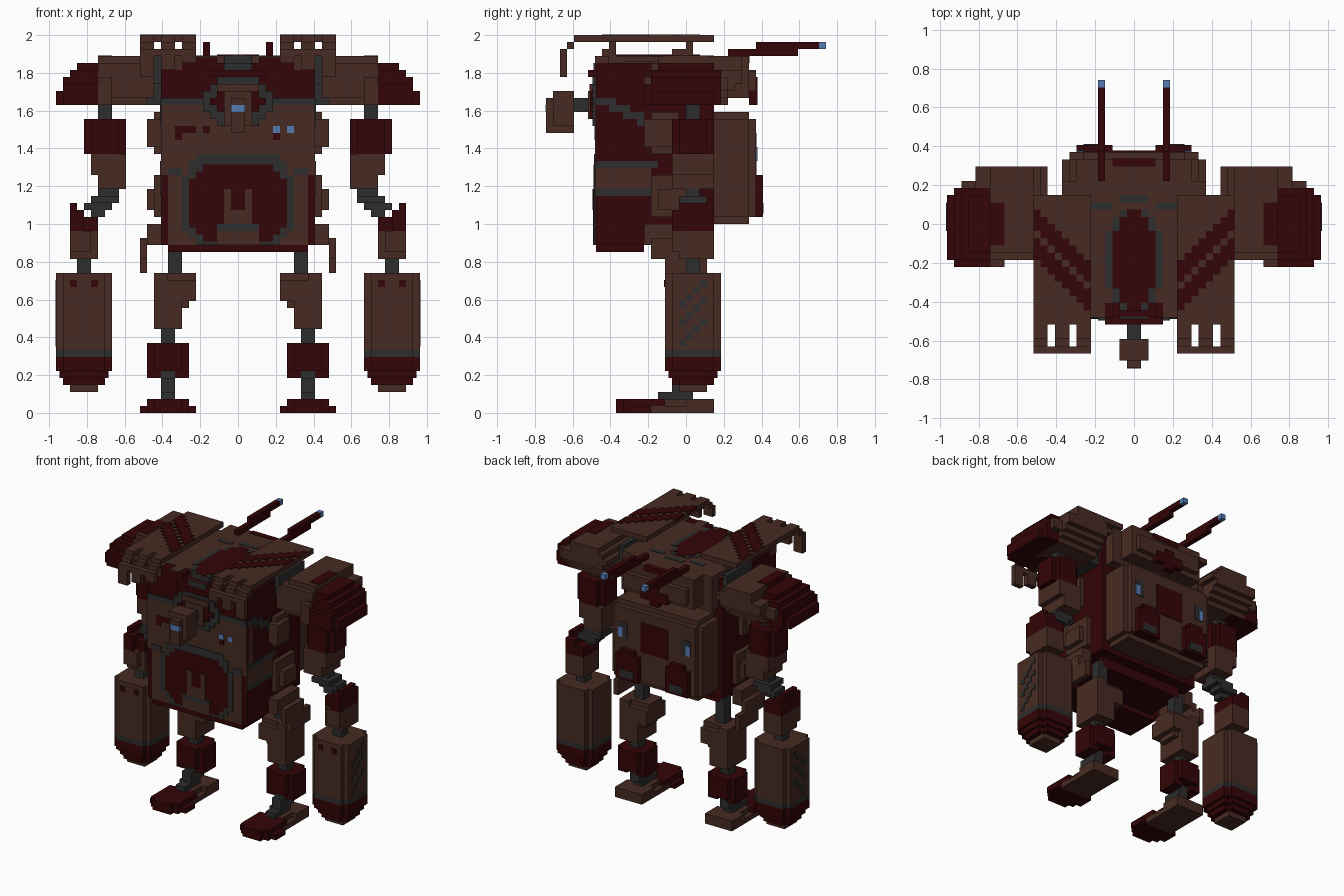
import bpy, bmesh
from mathutils import Matrix, Vector

if "Cube" in bpy.data.objects:
    bpy.data.objects.remove(bpy.data.objects["Cube"])

U = 1 / 27          # one voxel
E = 0.12            # raised thickness of painted panels, in voxels


def material(name, rgb):
    m = bpy.data.materials.new(name)
    m.diffuse_color = (*rgb, 1)
    m.use_nodes = True
    m.node_tree.nodes["Principled BSDF"].inputs["Base Color"].default_value = m.diffuse_color
    return m


BROWN = material("brown", (0.063, 0.024, 0.016))
RED = material("dark_red", (0.034, 0.0015, 0.002))
GREY = material("dark_grey", (0.026, 0.026, 0.026))
BLUE = material("blue", (0.09, 0.2, 0.45))


def part(name, mat, boxes, mirror=True):
    """Join boxes (x0, x1, y0, y1, z0, z1) in voxels into one object."""
    bm = bmesh.new()
    boxes = list(boxes)
    if mirror:
        boxes += [(-b[1], -b[0], *b[2:]) for b in boxes]
    for x0, x1, y0, y1, z0, z1 in boxes:
        c = Vector((x0 + x1, y0 + y1, z0 + z1)) * U / 2
        s = Vector((x1 - x0, y1 - y0, z1 - z0)) * U
        bmesh.ops.create_cube(bm, size=1, matrix=Matrix.Translation(c) @ Matrix.Diagonal((*s, 1)))
    me = bpy.data.meshes.new(name)
    bm.to_mesh(me)
    bm.free()
    me.materials.append(mat)
    bpy.context.collection.objects.link(bpy.data.objects.new(name, me))


def octagon(hx, z0, z1, y0, y1):
    """Upright plate with stepped corners."""
    return [(-hx, hx, y0, y1, z0 + 2, z1 - 2), (1 - hx, hx - 1, y0, y1, z0 + 1, z1 - 1),
            (2 - hx, hx - 2, y0, y1, z0, z1)]


def flat_octagon(hx, y0, y1, z0, z1):
    """Lying plate with stepped corners."""
    return [(-hx, hx, y0 + 3, y1 - 3, z0, z1), (1 - hx, hx - 1, y0 + 1, y1 - 1, z0, z1),
            (2 - hx, hx - 2, y0, y1, z0, z1)]


def column(x0, x1, y0, y1, z0, z1):
    """Upright block with one-voxel corners cut away."""
    return [(x0, x1, y0 + 1, y1 - 1, z0, z1), (x0 + 1, x1 - 1, y0, y1, z0, z1)]


# Torso
part("torso", RED, [(-11, 11, -12.9, 4, 26, 50), (-10, 10, -12.9, -6, 23, 26), (-11, 11, -12.9, -6, 24, 26),
                    (-9, 9, -6, 2, 24, 26)], False)
part("torso_front", BROWN, [(-10, 10, -13, -12, 24, 45), (-11, 11, -13, -11, 34, 44)], False)
part("torso_top", BROWN, [(-10, 10, -11, 4, 50, 51), (-10.5, 10.5, -9, 4, 49, 50.2)], False)
part("collar_front", RED, [(3, 8, -13, -11, 50, 50.8), (-4, 4, -14, -12, 48, 49)])
part("collar_blocks", BROWN, [(4, 6, -13, -11, 50, 51), (8, 11, -13, -11, 49, 51)])
part("front_belt", GREY, [(5, 11, -13.15, -12, 44, 45), (-6, 6, -13.15, -12, 36, 37),
                          (6, 7, -13.15, -12, 35, 36), (8, 10, -13.15, -12, 34, 35)])
part("side_bands", GREY, [(11, 11 + E, -13, -2, 31, 32), (11, 11 + E, -13, -4, 35, 36)]
     + [(11, 11 + E, -13 + i, -11 + i, 44 - i // 2, 45 - i // 2) for i in range(8)])
part("side_panels", BROWN, [(11, 11 + E, -13, -5, 32, 35), (11, 13, -6, -2, 38, 42),
                            (11, 12, -5, -1, 37, 43), (11, 12, -5, 1, 28, 34), (12, 13, -4, 0, 29, 32)])
part("side_skirts", BROWN, [(11, 13, -6, 1, 24, 27), (13, 14, -5, 1, 22, 25), (13, 14, -3, 3, 20, 23)])

# Lower front door
part("door_frame", GREY, octagon(8, 24, 36, -13.15, -12), False)
part("door_panels", RED, octagon(7, 24.5, 35.5, -13.2, -12), False)
part("door_centre", BROWN, [(-2, 2, -13.3, -12, 27, 32), (-3, 3, -13.3, -12, 24, 26)], False)
part("door_sill", GREY, [(-3, 3, -13.3, -12, 26, 27)], False)
part("door_inset", RED, [(-1, 1, -13.4, -12, 29, 32)], False)

# Sensor head on the chest
part("chest_ring", GREY, octagon(5, 41, 48, -13.4, -12) + [(-2, 2, -13.2, -12, 48, 50)], False)
part("chest_socket", RED, octagon(4, 42, 47, -13.7, -12), False)
part("chest_crown", BROWN, [(-3, 3, -13.8, -12, 46, 47), (-2, 2, -14, -12, 42, 46)], False)
part("head_neck", GREY, [(-1, 1, -17, -13, 43, 45)], False)
part("head", BROWN, [(-2, 2, -19, -16, 41, 46), (-1, 1, -19, -16, 40, 46),
                     (-1, 1, -20, -16, 40, 45)], False)
part("head_lens", BLUE, [(-1, 1, -20.1, -19, 43, 44)], False)
part("chest_lamps", BLUE, [(5, 6, -13.1, -12, 40, 41), (7, 8, -13.1, -12, 40, 41)], False)
part("chest_paint", RED, [(-9, -8, -13.1, -12, 39, 41), (-8, -6, -13.1, -12, 40, 41),
                          (-5, -4, -13.1, -12, 40, 41), (5, 6, -13.1, -12, 39, 40)], False)

# Roof hatch
part("hatch_frame", GREY, flat_octagon(4, -12, 2, 50, 51.1), False)
part("hatch", RED, flat_octagon(3, -12, 2, 50, 51.2), False)
part("roof_slots", GREY, [(3, 6, 2, 3, 50, 51.1), (-2, 2, 3, 4, 50, 51.1)])

# Upper back and backpack
part("upper_back", BROWN, [(-10, 10, 4, 6, 44, 51), (-8, 8, 6, 9, 45, 51), (-7, 7, 6, 10, 46, 49)], False)
part("back_vent", RED, [(-3, 3, 9, 10.2, 45, 47), (-1, 1, 9, 10.2, 44, 48), (-3, 3, 8, 9.1, 50, 51.1)], False)
part("backpack", BROWN, [(-10, 10, 4, 9, 28, 42), (-9, 9, 4, 10, 28, 42), (-9, 9, 4, 9, 27, 43)], False)
part("backpack_panel", RED, [(-3, 3, 9, 10.1, 34, 40)], False)
part("backpack_vents", RED, [(3, 8, 9, 11, 28, 33), (4, 7, 9, 11, 33, 34)])
part("vent_slots", GREY, [(4, 7, 10, 11.1, 28.5, 30), (6, 8, 9, 10.1, 36, 39)])
part("backpack_lamps", BLUE, [(7, 8, 9, 10.2, 36, 38)])
part("guns", RED, [(4, 5, 6, 16, 51, 52), (4, 5, 10, 19, 52, 53)])
part("gun_tips", BLUE, [(4, 5, 19, 20, 52, 53)])

# Raised shoulder canopies with fringed front edges
fringe = ((6, 8, 50), (9, 11, 49), (12, 14, 48))
part("canopies", BROWN, [(6, 14, -14, 4, 53, 54), (6, 14, -18, -17, 51, 52)]
     + [(a, b, -16, -14, 53, 54) for a, b, z in fringe]
     + [(a, b, -17, -16, 52, 53) for a, b, z in fringe]
     + [(a, b, -18, -17, z, 52) for a, b, z in fringe])
part("canopy_stripes", RED, [(x, x + 1, x - o - 3, x - o, 53.5, 54 + E) for x in range(6, 14) for o in (11, 15)])
part("canopy_posts", BROWN, [(9, 10, -12, -10, 51, 52), (9, 10, -11, -10, 51, 53),
                             (9, 10, -2, 1, 51, 52), (9, 10, 0, 1, 51, 53)])

# Stepped shoulder pads, their undersides rising towards the back
part("shoulder_joints", GREY, [(10, 13, -3, 3, 44, 49), (11, 12, -4, 4, 47, 51)])
part("shoulder_pads", BROWN, [(13, 22, -4, 5 + i, 44 + i, 45 + i) for i in range(4)]
     + [(12, 20, -5, 8, 48, 49), (13, 20, -5, 8, 49, 50), (14, 20, -4, 8, 50, 51), (18, 20, -6, 4, 44, 48),
        (12, 18, -5, 4, 45, 48), (20, 22, -3, 8, 47, 49), (22, 24, -3, 6, 46, 48)])
part("shoulder_caps", RED, [(22, 26, -5, 4, 44, 46), (19, 25, -6, 5, 44, 47), (19, 25, -5, 5, 47, 48),
                            (18, 24, -5, 5, 48, 49), (18, 23, -4, 4, 49, 50), (18, 20, -3, 3, 50, 51.1)])

# Arms
part("arm_joints", GREY, [(18, 20, 0, 2, 42, 45), (17, 20, 0, 2, 30, 32), (17, 21, -1, 3, 30, 31),
                          (18, 22, 0, 3, 29, 30), (19, 21, 0, 2, 28, 29), (21, 23, 0, 2, 20, 23)])
part("upper_arm_guards", RED, column(16, 22, -2, 4, 37, 42))
part("upper_arms", BROWN, [(16, 20, -2, 4, 32, 37), (20, 21, -2, 4, 34, 37)])
part("forearm_guards", RED, [(20, 24, -1, 4, 26, 28), (22, 24, -2, 4, 26, 29), (23, 24, -1, 3, 29, 30)])
part("forearms", BROWN, [(20, 24, -1, 4, 22, 26), (21, 24, -2, 3, 23, 26)])

# Heavy arm pods
part("arm_pods", BROWN, column(18, 26, -3, 5, 9, 20) + [(20, 24, -1, 3, 3, 5)])
part("pod_slots", RED, [(20, 21, -3 - E, -2, 18, 19), (23, 24, -3 - E, -2, 18, 19)])
part("pod_bands", GREY, column(18, 26, -3, 5, 8, 9))
part("pod_tips", RED, column(18, 26, -3, 5, 6, 8) + column(18.5, 25.5, -2.5, 4.5, 5, 6)
     + column(19, 25, -2, 4, 4, 5))
part("pod_marks", GREY, [(25, 26 + E, -1 + i, i, z + i, z + i + 1) for z in (9.5, 12.5, 15) for i in range(4)])

# Legs
part("leg_joints", GREY, [(8, 10, 0, 2, 19, 25), (9, 11, 0, 2, 10, 13), (9, 11, -1, 2, 3, 6),
                          (9, 11, -4, 1, 2, 3), (9, 11, -2, 1, 3, 5)])
part("thighs", BROWN, [(6, 12, -2, 4, 16, 19), (8, 12, -2, 4, 12, 16), (7, 11, -1, 3, 15, 20),
                       (10, 12, -2, 4, 19, 20), (6, 8, -1, 3, 19, 20)])
part("shins", RED, column(7, 13, -2, 4, 6, 10) + [(7, 9, -1, 3, 5, 6), (11, 13, -1, 3, 5, 6)])
part("toes", RED, [(8, 12, -10, -9, 0, 2), (7, 13, -9, -8, 0, 2), (6, 14, -8, -5, 0, 1), (7, 13, -8, -3, 1, 2)])
part("feet", BROWN, [(7, 13, -5, 1, 0, 1), (8, 12, -3, 3, 0, 2), (7, 13, 0, 4, 0, 2)])
